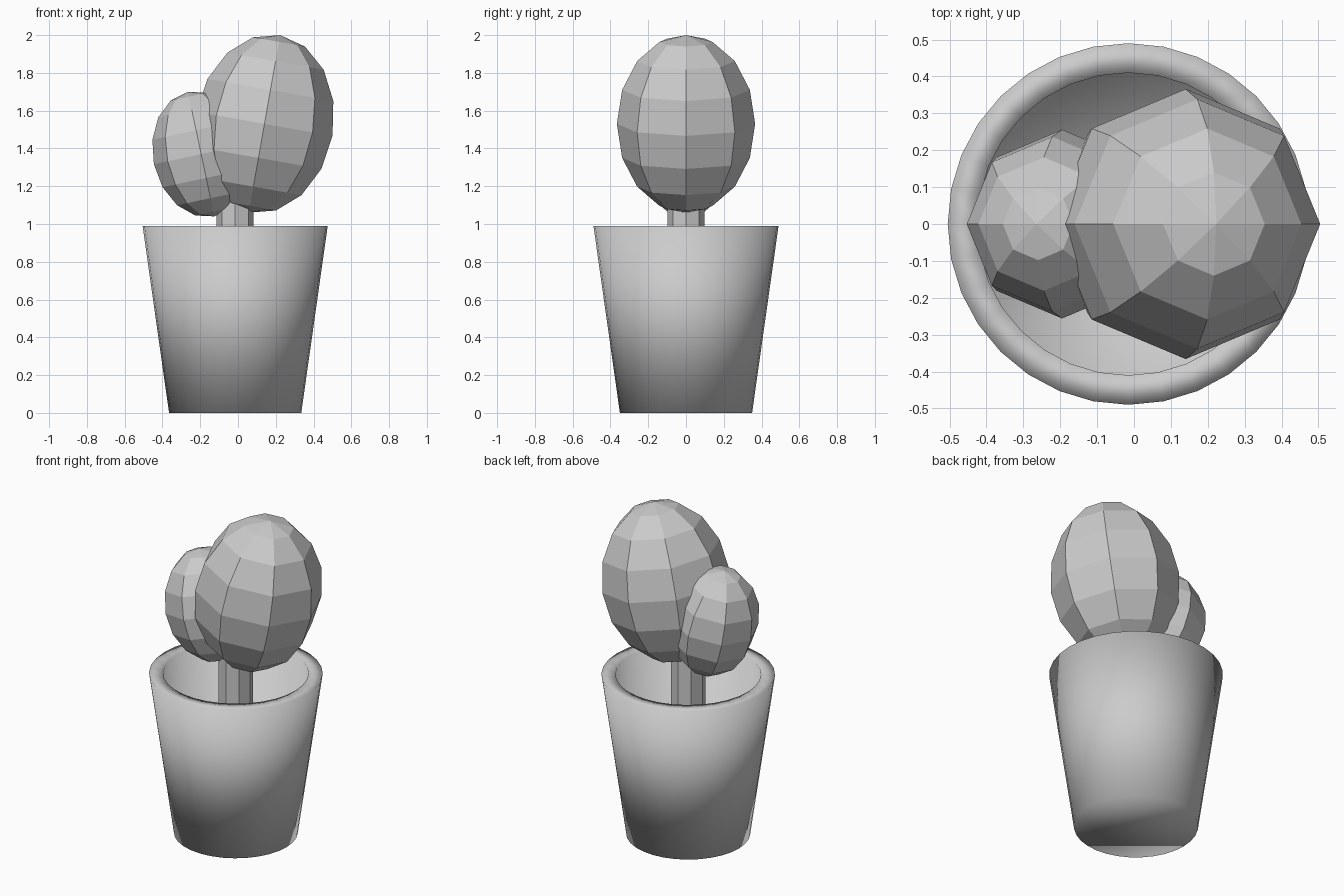
import bpy, bmesh, math

if "Cube" in bpy.data.objects:
    bpy.data.objects.remove(bpy.data.objects["Cube"])

CX = -0.015  # pot and trunk axis


def lathe(name, profile, sides, smooth):
    """Revolve an (r, z) profile about the pot axis and cap both ends."""
    bm = bmesh.new()
    rings = []
    for r, z in profile:
        rings.append([bm.verts.new((r * math.cos(2 * math.pi * i / sides),
                                    r * math.sin(2 * math.pi * i / sides), z))
                      for i in range(sides)])
    for a, b in zip(rings, rings[1:]):
        for i in range(sides):
            j = (i + 1) % sides
            bm.faces.new((a[i], a[j], b[j], b[i]))
    bm.faces.new(rings[0][::-1])
    bm.faces.new(rings[-1])
    for f in bm.faces:
        f.smooth = smooth
    me = bpy.data.meshes.new(name)
    bm.to_mesh(me)
    bm.free()
    ob = bpy.data.objects.new(name, me)
    ob.location.x = CX
    bpy.context.collection.objects.link(ob)
    return ob


def foliage(name, x, z, radius, half_height, tilt):
    """Low-poly egg leaning sideways."""
    bpy.ops.mesh.primitive_uv_sphere_add(segments=8, ring_count=8, radius=1,
                                         location=(x, 0, z),
                                         rotation=(0, math.radians(tilt), 0))
    ob = bpy.context.object
    ob.name = name
    ob.scale = (radius, radius, half_height)
    return ob


# Tapered hollow pot, smooth shaded
lathe("pot", [(0.35, 0), (0.49, 0.99), (0.41, 0.99), (0.41, 0.5)], 32, True)

# Eight-sided trunk
lathe("trunk", [(0.098, 0.49), (0.098, 1.24)], 8, False)

# Two leaning foliage balls
foliage("large_foliage", 0.14, 1.53, 0.366, 0.477, 10)
foliage("small_foliage", -0.195, 1.37, 0.256, 0.337, -12)
